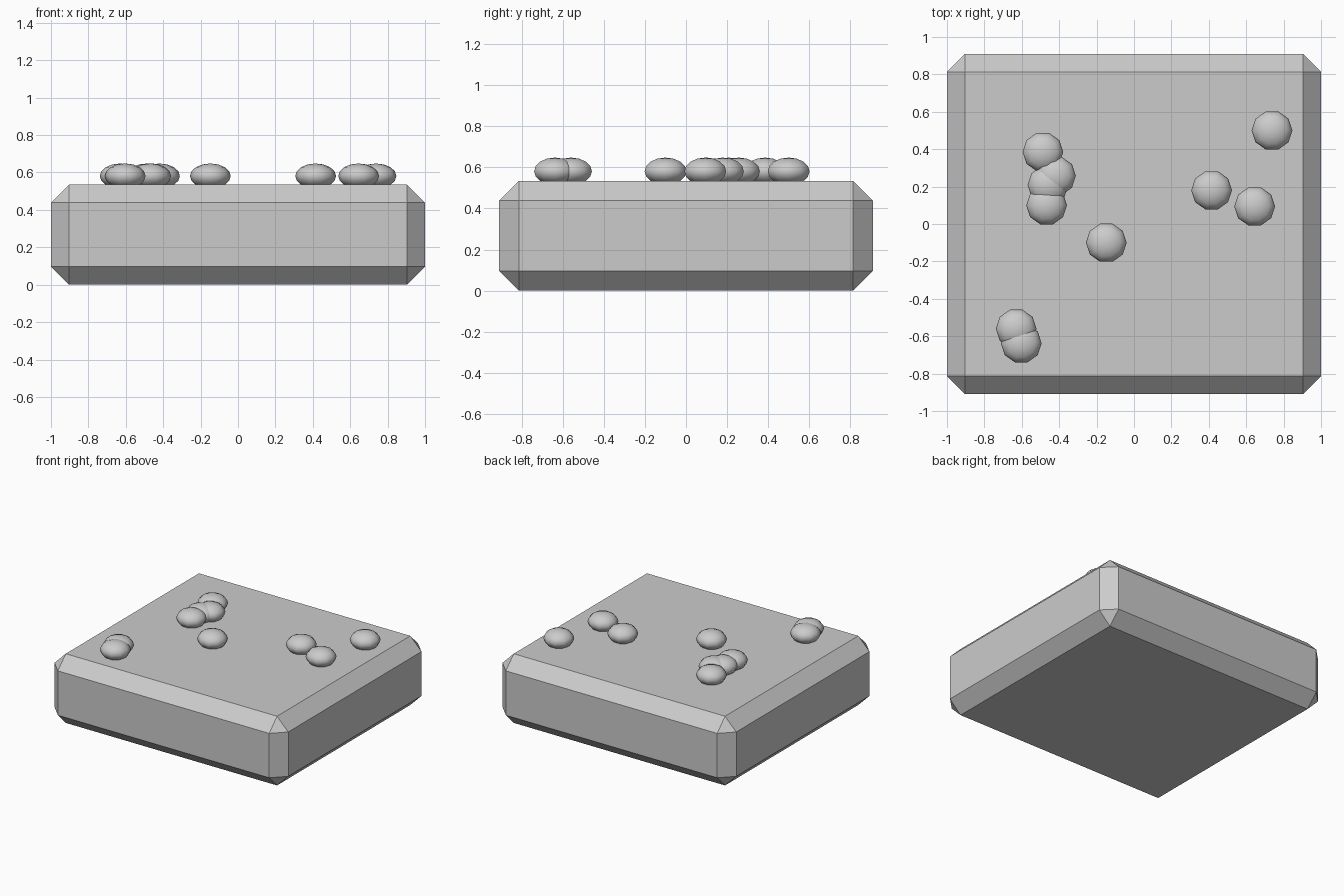
import bpy, bmesh, math
from mathutils import Matrix

if "Cube" in bpy.data.objects:
    bpy.data.objects.remove(bpy.data.objects["Cube"])

grey = bpy.data.materials.new("plain grey")
grey.diffuse_color = (0.6, 0.6, 0.6, 1)
grey.use_nodes = True
grey.node_tree.nodes["Principled BSDF"].inputs["Base Color"].default_value = grey.diffuse_color


def add_object(name, bm):
    mesh = bpy.data.meshes.new(name)
    bm.to_mesh(mesh)
    bm.free()
    mesh.materials.append(grey)
    obj = bpy.data.objects.new(name, mesh)
    bpy.context.collection.objects.link(obj)
    return obj


# Slab with a single flat chamfer on every edge
bm = bmesh.new()
size = Matrix.Diagonal((2.0, 1.82, 0.535, 1))
bmesh.ops.create_cube(bm, size=1, matrix=Matrix.Translation((0, 0, 0.2675)) @ size)
bmesh.ops.bevel(bm, geom=bm.edges[:], offset=0.096, segments=1,
                profile=0.5, affect='EDGES')
add_object("slab", bm)

# Flattened ten-sided pebbles lying on the slab
pebbles = [(-0.487, 0.385), (-0.42, 0.257), (-0.46, 0.208), (-0.467, 0.10),
           (-0.148, -0.10), (0.415, 0.18), (0.645, 0.094), (0.738, 0.50),
           (-0.63, -0.56), (-0.603, -0.638)]
for i, (x, y) in enumerate(pebbles):
    bm = bmesh.new()
    place = (Matrix.Translation((x, y, 0.581))
             @ Matrix.Diagonal((0.109, 0.107, 0.067, 1))
             @ Matrix.Rotation(math.pi / 2, 4, 'Z'))
    bmesh.ops.create_uvsphere(bm, u_segments=10, v_segments=8, radius=1, matrix=place)
    for f in bm.faces:
        f.smooth = True
    add_object(f"pebble_{i + 1}", bm)
